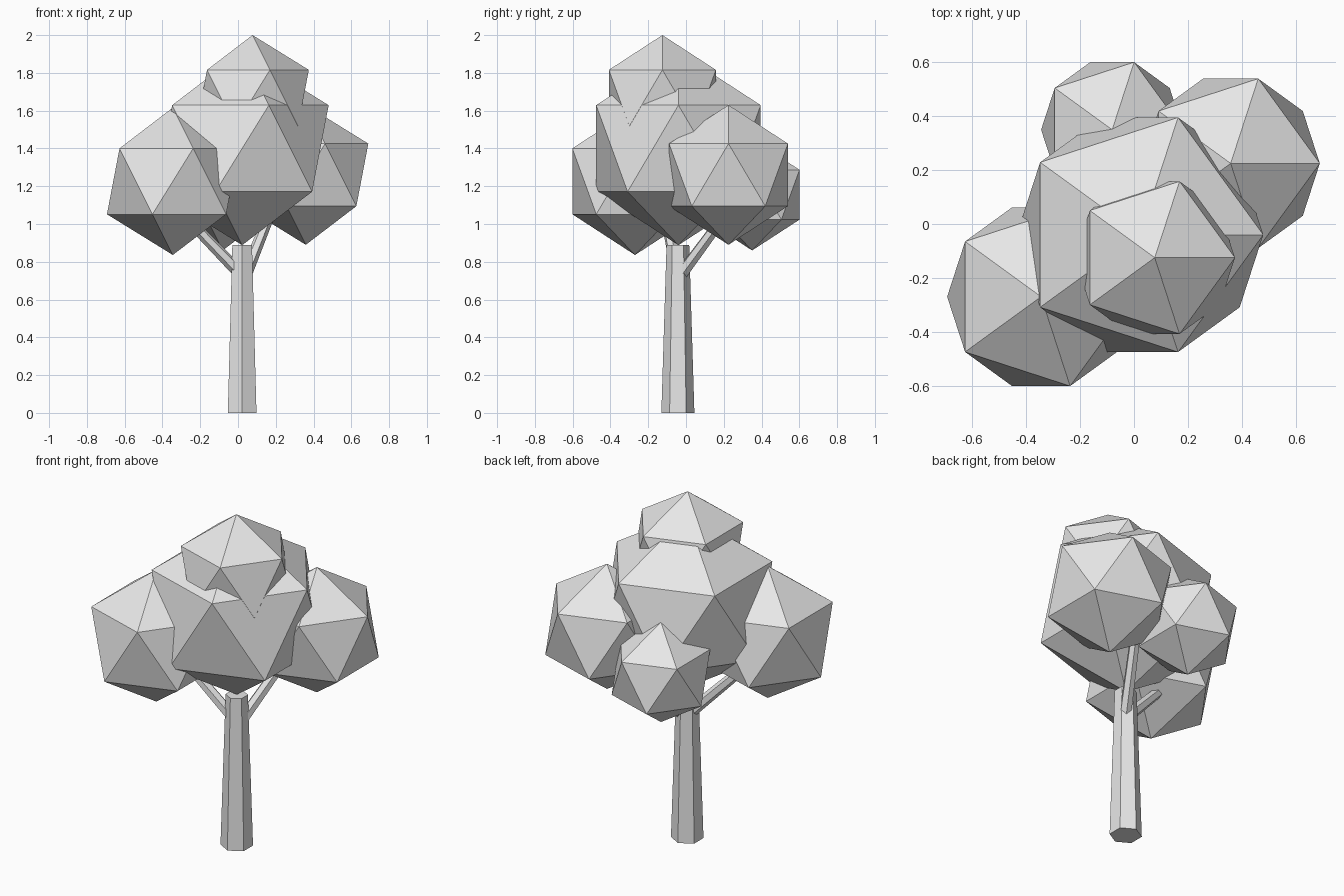
import bpy, math
from mathutils import Vector

if "Cube" in bpy.data.objects:
    bpy.data.objects.remove(bpy.data.objects["Cube"])

grey = bpy.data.materials.new("plain_grey")
grey.diffuse_color = (0.8, 0.8, 0.8, 1)
grey.use_nodes = True
grey.node_tree.nodes["Principled BSDF"].inputs["Base Color"].default_value = grey.diffuse_color


def finish(name):
    ob = bpy.context.object
    ob.name = name
    ob.data.materials.append(grey)
    return ob


# Tapered six-sided limb running between two points
def limb(name, start, end, r1, r2):
    a, b = Vector(start), Vector(end)
    bpy.ops.mesh.primitive_cone_add(vertices=6, radius1=r1, radius2=r2,
                                    depth=(b - a).length, location=(a + b) / 2)
    ob = finish(name)
    ob.rotation_euler = (b - a).to_track_quat('Z', 'Y').to_euler()
    return ob


# Faceted leaf clump
def clump(name, centre, radius):
    bpy.ops.mesh.primitive_ico_sphere_add(subdivisions=1, radius=radius, location=centre)
    return finish(name)


# Trunk, with one corner facing the front
trunk = limb("trunk", (0.022, -0.043, 0), (0.022, -0.043, 0.89), 0.0875, 0.06)
trunk.rotation_euler = (0, 0, 0)

# Branches
limb("branch_left", (0.01, -0.045, 0.74), (-0.29, -0.11, 1.05), 0.034, 0.028)
limb("branch_right", (0.035, -0.035, 0.72), (0.18, 0.23, 1.08), 0.034, 0.028)

# Foliage
clump("foliage_middle", (0.022, -0.04, 1.40), 0.512)
clump("foliage_top", (0.077, -0.125, 1.667), 0.333)
clump("foliage_front_left", (-0.345, -0.27, 1.226), 0.39)
clump("foliage_back_right", (0.359, 0.225, 1.26), 0.37)
clump("foliage_back_left", (-0.081, 0.35, 1.155), 0.295)
